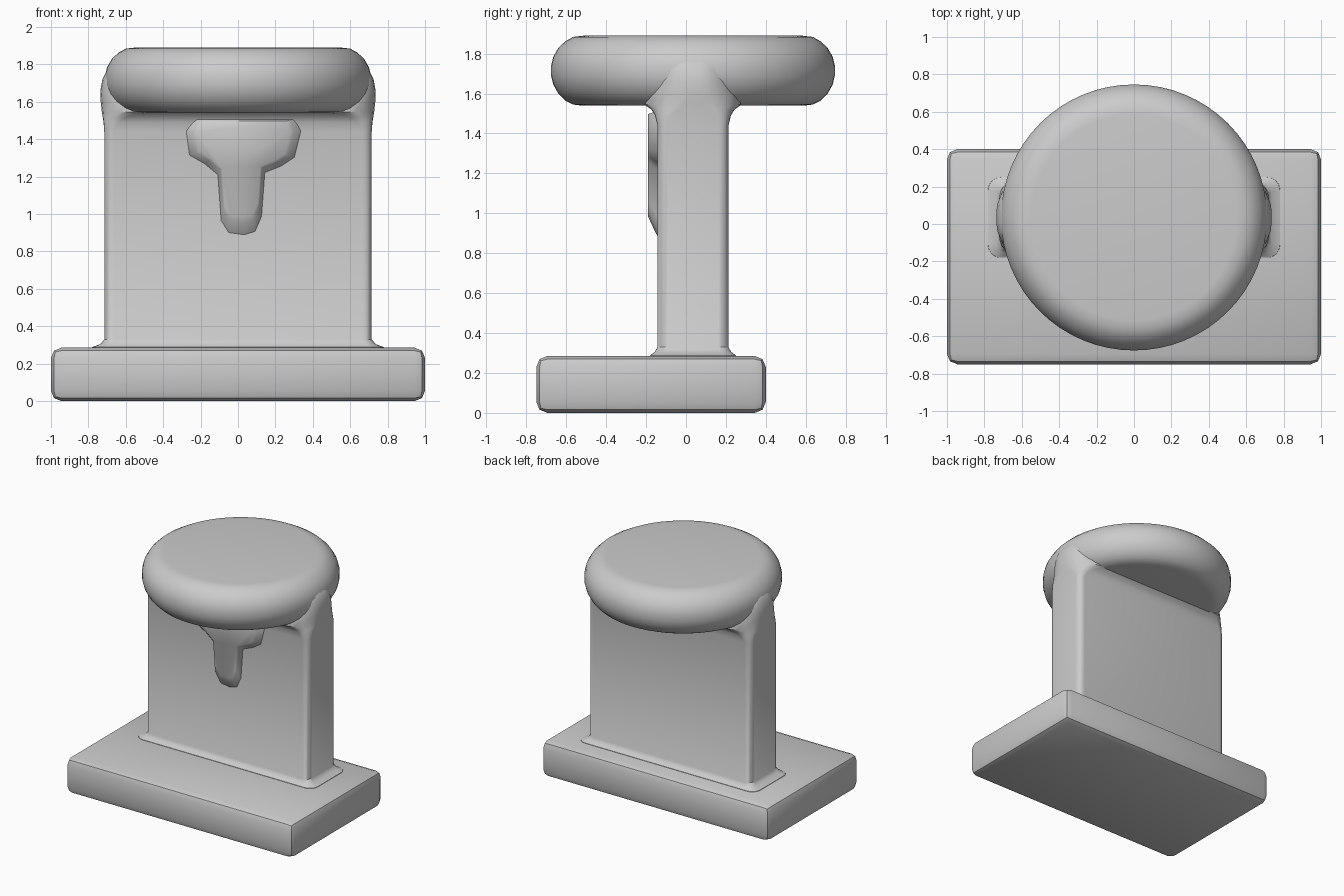
import bpy, bmesh, math
from mathutils import Vector

if "Cube" in bpy.data.objects:
    bpy.data.objects.remove(bpy.data.objects["Cube"])


def finish(name, bm, angle=40):
    bmesh.ops.recalc_face_normals(bm, faces=bm.faces)
    me = bpy.data.meshes.new(name)
    bm.to_mesh(me)
    bm.free()
    ob = bpy.data.objects.new(name, me)
    bpy.context.collection.objects.link(ob)
    bpy.ops.object.select_all(action='DESELECT')
    bpy.context.view_layer.objects.active = ob
    ob.select_set(True)
    bpy.ops.object.shade_smooth_by_angle(angle=math.radians(angle))
    return ob


def loft(name, rings, angle=40):
    """Skin a stack of closed rings and cap both ends."""
    bm = bmesh.new()
    loops = [[bm.verts.new(p) for p in r] for r in rings]
    n = len(loops[0])
    for a, b in zip(loops, loops[1:]):
        for i in range(n):
            j = (i + 1) % n
            bm.faces.new((a[i], a[j], b[j], b[i]))
    bm.faces.new(loops[0])
    bm.faces.new(loops[-1])
    return finish(name, bm, angle)


def rounded_rect(hx, hy, r, z, cy, steps=6):
    pts = []
    for k, (sx, sy) in enumerate(((1, 1), (-1, 1), (-1, -1), (1, -1))):
        for i in range(steps + 1):
            a = math.pi / 2 * (k + i / steps)
            pts.append((sx * (hx - r) + r * math.cos(a),
                        cy + sy * (hy - r) + r * math.sin(a), z))
    return pts


CY = 0.035

# Base slab with softened edges
bm = bmesh.new()
bmesh.ops.create_cube(bm, size=1)
bmesh.ops.scale(bm, vec=(2, 1.15, 0.285), verts=bm.verts)
bmesh.ops.translate(bm, vec=(0, -0.175, 0.1425), verts=bm.verts)
bmesh.ops.bevel(bm, geom=bm.edges[:], offset=0.055, segments=2, profile=0.5,
                affect='EDGES')
finish("base", bm)

# Upright slab, flared at the foot and blended into the round cap
sections = [(0.25, 0.79, 0.22, 0.07), (0.288, 0.78, 0.215, 0.07),
            (0.305, 0.735, 0.192, 0.055), (0.33, 0.715, 0.178, 0.05),
            (1.44, 0.715, 0.178, 0.05), (1.49, 0.719, 0.19, 0.08),
            (1.52, 0.724, 0.208, 0.13), (1.545, 0.728, 0.245, 0.2),
            (1.60, 0.734, 0.23, 0.2), (1.66, 0.736, 0.20, 0.17),
            (1.72, 0.725, 0.18, 0.15), (1.77, 0.70, 0.17, 0.14),
            (1.82, 0.64, 0.15, 0.12)]
loft("upright", [rounded_rect(hx, hy, r, z, CY) for z, hx, hy, r in sections])

# Round cushion-like cap: lathe profile as (radius, height)
profile = [(0.56, 1.54), (0.60, 1.545), (0.64, 1.565), (0.675, 1.60),
           (0.70, 1.645), (0.711, 1.69), (0.711, 1.74), (0.70, 1.785),
           (0.675, 1.828), (0.64, 1.862), (0.60, 1.884), (0.55, 1.89)]
N = 64
loft("round_cap", [[(r * math.cos(2 * math.pi * i / N),
                     CY + r * math.sin(2 * math.pi * i / N), z)
                    for i in range(N)] for r, z in profile])

# Shallow spout relief on the front face, sloping into the upright
outline = [(-0.20, 1.50), (0.27, 1.50), (0.29, 1.44), (0.26, 1.32),
           (0.20, 1.28), (0.125, 1.25), (0.11, 1.05), (0.08, 0.98),
           (0.03, 0.965), (-0.04, 0.975), (-0.075, 1.03), (-0.09, 1.24),
           (-0.15, 1.29), (-0.22, 1.33), (-0.235, 1.44)]
rings = [[(0.015 + (x - 0.015) * s, y, 1.42 + (z - 1.42) * s)
          for x, z in outline]
         for s, y in ((1.2, -0.13), (1.15, -0.15), (1.03, -0.175), (0.96, -0.19))]
loft("front_spout", rings, 60)
